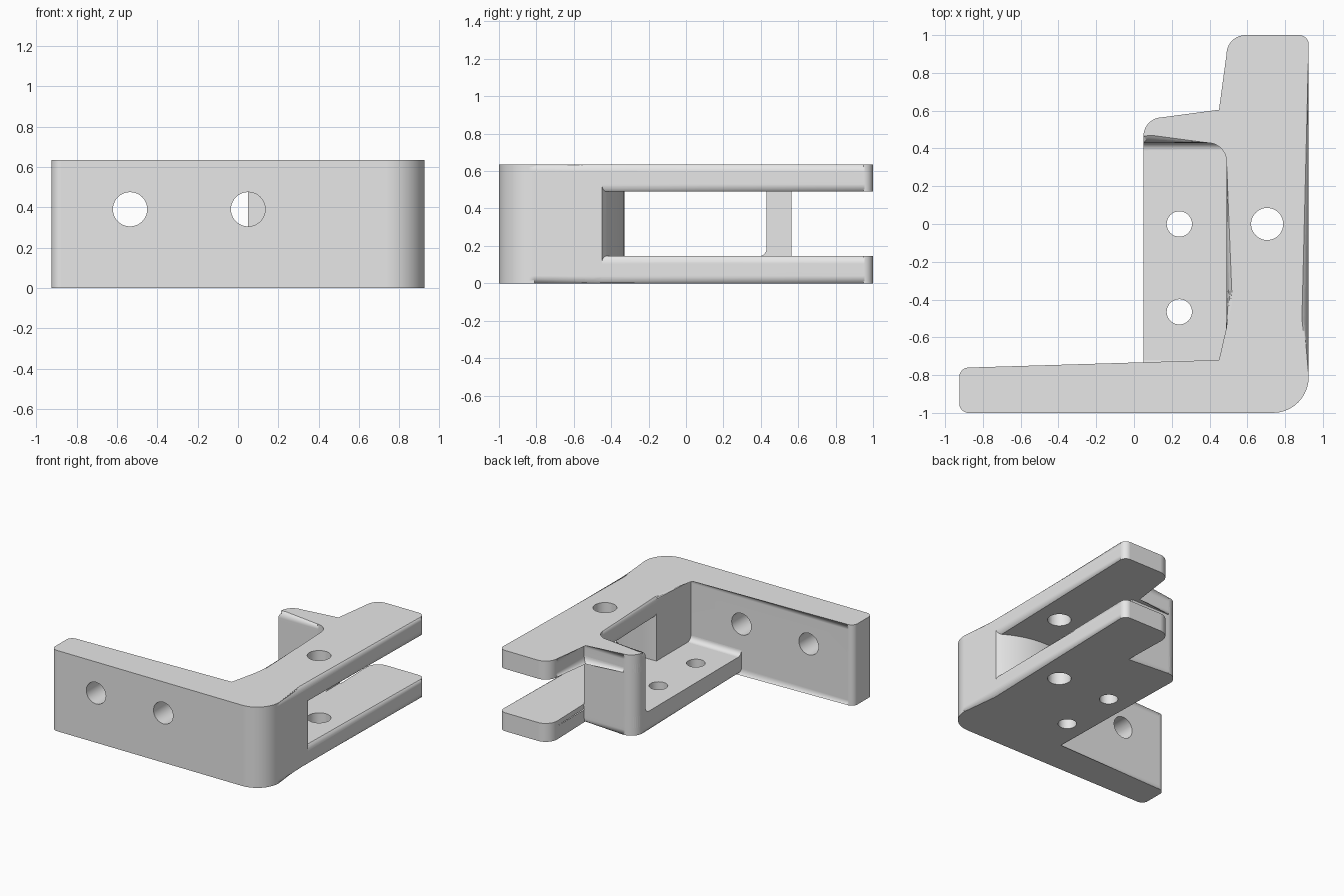
import bpy, bmesh, math
from mathutils import Vector, Matrix

cube = bpy.data.objects.get("Cube")
if cube:
    bpy.data.objects.remove(cube, do_unlink=True)

ROUND = 0.04            # edge rounding
H, T = 0.635, 0.145     # overall height, fork thickness
L, R = 0.49, 0.925      # inner and outer side of the arm
SHELF = 0.05            # free side of the shelf

grey = bpy.data.materials.new("light grey")
grey.use_nodes = True
grey.diffuse_color = (0.8, 0.8, 0.8, 1)
grey.node_tree.nodes["Principled BSDF"].inputs["Base Color"].default_value = (0.8, 0.8, 0.8, 1)


def outline(corners, steps=10):
    """Turn (x, y, radius) corners into a polygon with rounded corners."""
    pts, n = [], len(corners)
    for i, (x, y, r) in enumerate(corners):
        p = Vector((x, y))
        if r == 0:
            pts.append(p)
            continue
        a = (Vector(corners[i - 1][:2]) - p).normalized()
        b = (Vector(corners[(i + 1) % n][:2]) - p).normalized()
        half = a.angle(b) / 2
        start = p + a * r / math.tan(half)
        centre = p + (a + b).normalized() * r / math.sin(half)
        sweep = (math.pi - 2 * half) * (1 if a.x * b.y - a.y * b.x < 0 else -1)
        for k in range(steps + 1):
            pts.append(centre + Matrix.Rotation(sweep * k / steps, 2) @ (start - centre))
    return pts


def make_object(name, bm):
    bmesh.ops.recalc_face_normals(bm, faces=bm.faces[:])
    mesh = bpy.data.meshes.new(name)
    bm.to_mesh(mesh)
    bm.free()
    mesh.materials.append(grey)
    ob = bpy.data.objects.new(name, mesh)
    bpy.context.collection.objects.link(ob)
    return ob


def prism(name, pts, z0, z1, round_bottom=True, round_top=True):
    bm = bmesh.new()
    low = [bm.verts.new((p[0], p[1], z0)) for p in pts]
    high = [bm.verts.new((p[0], p[1], z1)) for p in pts]
    bottom, top = bm.faces.new(low[::-1]), bm.faces.new(high)
    for i in range(len(pts)):
        j = (i + 1) % len(pts)
        bm.faces.new((low[i], low[j], high[j], high[i]))
    edges = (list(bottom.edges) if round_bottom else []) + (list(top.edges) if round_top else [])
    if edges:
        bmesh.ops.bevel(bm, geom=edges, offset=ROUND, offset_type='OFFSET', segments=6,
                        profile=0.5, affect='EDGES', clamp_overlap=False)
    return make_object(name, bm)


def fillet_strip(name, y, side):
    """Concave strip along x where the shelf meets an upright face."""
    r, sink = ROUND, 0.03
    prof = [(y - side * sink, T - sink), (y + side * r, T - sink)]
    for k in range(9):
        a = math.pi / 2 * k / 8
        prof.append((y + side * r * (1 - math.sin(a)), T + r * (1 - math.cos(a))))
    prof.append((y - side * sink, T + r))
    bm = bmesh.new()
    ends = [[bm.verts.new((x, p[0], p[1])) for p in prof] for x in (SHELF, L)]
    for ring in ends:
        bm.faces.new(ring)
    for i in range(len(prof)):
        j = (i + 1) % len(prof)
        bm.faces.new((ends[0][i], ends[0][j], ends[1][j], ends[1][i]))
    return make_object(name, bm)


def drill(name, centre, radius, depth, along_y=False):
    bm = bmesh.new()
    bmesh.ops.create_cone(bm, cap_ends=True, segments=40, radius1=radius, radius2=radius, depth=depth)
    if along_y:
        bmesh.ops.rotate(bm, verts=bm.verts[:], matrix=Matrix.Rotation(math.pi / 2, 3, 'X'))
    bmesh.ops.translate(bm, verts=bm.verts[:], vec=centre)
    ob = make_object(name, bm)
    ob.hide_render = True
    return ob


def combine(target, tool, operation):
    mod = target.modifiers.new("combine", 'BOOLEAN')
    mod.operation, mod.object, mod.solver = operation, tool, 'EXACT'
    bpy.context.view_layer.objects.active = target
    bpy.ops.object.modifier_apply(modifier=mod.name)
    bpy.data.objects.remove(tool, do_unlink=True)


# Front plate and corner block, with the bulged end wall of the slot
bulge_r, bulge_x, bulge_y = 0.646, 0.55, -0.33
wall = []
for k in range(13):
    x = R + (L - R) * k / 12
    wall.append((x, bulge_y - bulge_r + math.sqrt(bulge_r ** 2 - (x - bulge_x) ** 2), 0))
body = prism("angle_bracket", outline(
    [(-R, -1, 0.05), (R, -1, 0.19)] + wall + [(L, -0.76, 0), (-R, -0.76, 0.05)]), 0, H)

# Upper fork with the top of the post
arm_end = [(R, -0.7, 0), (R, 1, 0.05), (L, 1, 0.1)]
upper_fork = prism("upper_fork", outline(arm_end + [
    (L, 0.565, 0), (SHELF, 0.565, 0.1), (SHELF, 0.43, 0), (L, 0.43, 0.1), (L, -0.7, 0)]), H - T, H)

# Lower fork and shelf
lower_fork = prism("lower_fork", outline(arm_end + [(L, -0.7, 0)]), 0, T)
shelf = prism("shelf", outline([
    (SHELF, -0.9, 0), (0.65, -0.9, 0), (0.65, 0.565, 0), (SHELF, 0.565, 0.1)]),
    0, T, round_top=False)

# Post between shelf and upper fork
post = prism("post", outline([
    (SHELF, 0.43, 0), (L, 0.43, 0), (L, 0.565, 0), (SHELF, 0.565, 0.1)]),
    0.06, 0.56, False, False)

for part in (upper_fork, lower_fork, shelf, post,
             fillet_strip("plate_fillet", -0.76, 1), fillet_strip("post_fillet", 0.43, -1)):
    combine(body, part, 'UNION')

# Screw holes in the plate and shelf, pivot hole through both forks
for x in (-0.535, 0.05):
    combine(body, drill("plate_hole", (x, -0.88, 0.39), 0.085, 0.5, True), 'DIFFERENCE')
for y in (0, -0.465):
    combine(body, drill("shelf_hole", (0.24, y, 0.05), 0.067, 0.4), 'DIFFERENCE')
combine(body, drill("pivot_hole", (0.705, 0, H / 2), 0.085, 1), 'DIFFERENCE')

# Smooth shading with crisp edges
bpy.ops.object.select_all(action='DESELECT')
body.select_set(True)
bpy.context.view_layer.objects.active = body
bpy.ops.object.shade_smooth_by_angle(angle=math.radians(30))
normals = body.modifiers.new("flat_face_normals", 'WEIGHTED_NORMAL')
normals.keep_sharp = True
